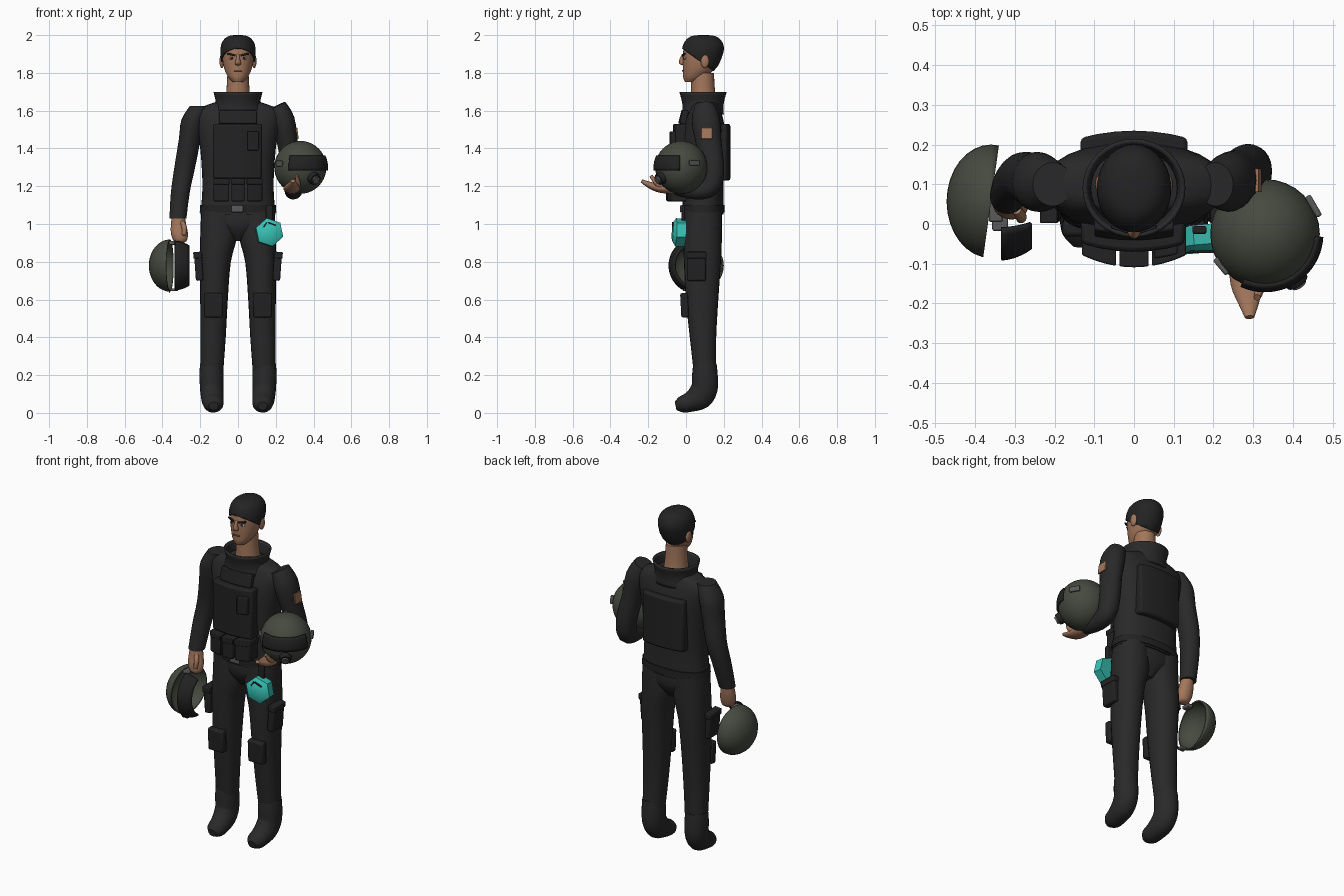
import bpy, bmesh, math
from math import sin, cos, pi, radians
from mathutils import Vector, Matrix, Euler

if "Cube" in bpy.data.objects:
    bpy.data.objects.remove(bpy.data.objects["Cube"])


def material(name, *rgb):
    m = bpy.data.materials.new(name)
    m.use_nodes = True
    m.diffuse_color = (*rgb, 1)
    m.node_tree.nodes["Principled BSDF"].inputs["Base Color"].default_value = (*rgb, 1)
    return m


SUIT = material("black cloth", .022, .022, .023)
GEAR = material("dark gear", .016, .016, .017)
HAIR = material("dark hair", .017, .017, .018)
SKIN = material("skin", .36, .18, .105)
LIPS = material("lips", .22, .10, .07)
GREEN = material("olive shell", .06, .068, .05)
GREY = material("grey metal", .1, .1, .1)
TEAL = material("teal", .04, .55, .47)
WHITE = material("eye white", .55, .5, .45)
made = []


def finish(name, bm, mat, solid=0, bevel=0):
    bmesh.ops.recalc_face_normals(bm, faces=bm.faces[:])
    me = bpy.data.meshes.new(name)
    bm.to_mesh(me)
    bm.free()
    me.materials.append(mat)
    ob = bpy.data.objects.new(name, me)
    bpy.context.collection.objects.link(ob)
    if solid:
        mod = ob.modifiers.new("thickness", 'SOLIDIFY')
        mod.thickness = solid
    if bevel:
        mod = ob.modifiers.new("bevel", 'BEVEL')
        mod.width, mod.segments = bevel, 2
    made.append(ob)
    return ob


def smooth_path(rings, steps=3):
    """Catmull-Rom interpolation of (x, y, z, rx, ry) rings."""
    r = [Vector(v) for v in rings]
    r = [r[0]] + r + [r[-1]]
    out = []
    for i in range(1, len(r) - 2):
        a, b, c, d = r[i - 1:i + 3]
        for k in range(steps):
            t = k / steps
            out.append(b + (c - a) * (t / 2) + (a * 2 - b * 5 + c * 4 - d) * (t * t / 2)
                       + (b * 3 - a - c * 3 + d) * (t ** 3 / 2))
    return out + [r[-1]]


def loft_bm(rings, side=1, follow=False, power=2, caps=True, n=24):
    path = smooth_path(rings)
    bm = bmesh.new()
    loops = []
    for i, v in enumerate(path):
        b, c = Vector((1, 0, 0)), Vector((0, 1, 0))
        if follow:
            a, d = path[max(i - 1, 0)], path[min(i + 1, len(path) - 1)]
            t = (Vector(d[:3]) - Vector(a[:3])).normalized()
            b = (b - t * b.dot(t)).normalized()
            c = t.cross(b)
        ring = []
        for k in range(n):
            u, w = cos(2 * pi * k / n), sin(2 * pi * k / n)
            u = math.copysign(abs(u) ** (2 / power), u)
            w = math.copysign(abs(w) ** (2 / power), w)
            p = Vector(v[:3]) + b * (u * v[3]) + c * (w * v[4])
            ring.append(bm.verts.new((p.x * side, p.y, p.z)))
        loops.append(ring)
    for p, q in zip(loops, loops[1:]):
        for k in range(n):
            bm.faces.new((p[k], p[(k + 1) % n], q[(k + 1) % n], q[k]))
    if caps:
        bm.faces.new(loops[0])
        bm.faces.new(loops[-1])
    return bm


def loft(name, rings, mat, solid=0, **kw):
    return finish(name, loft_bm(rings, **kw), mat, solid)


def box(name, loc, size, mat, bend=0, rot=(0, 0, 0), bevel=.005):
    """Box, optionally wrapped around the body by a parabola in x."""
    bm = bmesh.new()
    bmesh.ops.create_cube(bm, size=1)
    if bend:
        along = [e for e in bm.edges if abs(e.verts[0].co.x - e.verts[1].co.x) > .5]
        bmesh.ops.subdivide_edges(bm, edges=along, cuts=5, use_grid_fill=True)
    turn = Euler([radians(a) for a in rot]).to_matrix()
    for v in bm.verts:
        v.co = turn @ (v.co * Vector(size)) + Vector(loc)
        v.co.y += bend * v.co.x ** 2
    return finish(name, bm, mat, bevel=bevel)


def ball(name, loc, radii, mat, cut=None):
    bm = bmesh.new()
    bmesh.ops.create_uvsphere(bm, u_segments=32, v_segments=20, radius=1)
    bm.transform(Matrix.Translation(loc) @ Matrix.Diagonal((*radii, 1)))
    if cut:
        bmesh.ops.bisect_plane(bm, geom=bm.verts[:] + bm.edges[:] + bm.faces[:],
                               plane_co=loc, plane_no=cut, clear_outer=True)
    return finish(name, bm, mat, solid=.008 if cut else 0)


def disc(name, loc, axis, r1, r2, depth, mat, n=20, spin=0):
    bm = bmesh.new()
    bmesh.ops.create_cone(bm, cap_ends=True, segments=n, radius1=r1, radius2=r2, depth=depth)
    turn = Vector(axis).to_track_quat('Z', 'Y').to_matrix().to_4x4()
    bm.transform(Matrix.Translation(loc) @ turn @ Matrix.Rotation(spin, 4, 'Z'))
    return finish(name, bm, mat)


def visor(name, centre, r, az, lat, sideways, mat):
    """Curved strip of a sphere; sideways lays its pole along +x."""
    bm = bmesh.new()
    rows = []
    for i in range(21):
        a = radians(az[0] + (az[1] - az[0]) * i / 20)
        row = []
        for j in range(6):
            t = radians(lat[0] + (lat[1] - lat[0]) * j / 5)
            p = Vector((cos(t) * cos(a), cos(t) * sin(a), sin(t)))
            if sideways:
                p = Vector((p.z, -p.x, p.y))
            row.append(bm.verts.new(Vector(centre) + p * r))
        rows.append(row)
    for p, q in zip(rows, rows[1:]):
        for j in range(5):
            bm.faces.new((p[j], q[j], q[j + 1], p[j + 1]))
    return finish(name, bm, mat, solid=.01)


# Torso and pelvis
loft("jacket", [(0, .09, 1.05, .2, .108), (0, .09, 1.2, .188, .108), (0, .09, 1.4, .2, .115),
                (0, .095, 1.52, .22, .108), (0, .1, 1.6, .225, .085), (0, .1, 1.645, .12, .07)], SUIT, power=2.4)
loft("pelvis", [(0, .09, 1.08, .19, .1), (0, .09, 1, .188, .1), (0, .09, .95, .1, .08),
                (0, .09, .91, .03, .05)], SUIT)
loft("collar", [(0, .09, 1.58, .13, .1), (0, .09, 1.64, .108, .1), (0, .09, 1.7, .12, .115)],
     SUIT, solid=.01, caps=False, n=32)

# Legs, boots and leg pouches
for s, label in ((1, "left"), (-1, "right")):
    loft(label + "_leg", [(.1, .09, 1.07, .095, .1), (.103, .088, .93, .097, .102), (.12, .087, .8, .082, .098),
                          (.127, .085, .6, .073, .086), (.132, .09, .4, .067, .07),
                          (.138, .1, .22, .06, .06)], SUIT, side=s, power=2.2)
    loft(label + "_boot", [(.14, .1, .26, .061, .062), (.14, .1, .2, .064, .068), (.139, .098, .13, .062, .07),
                           (.136, .07, .085, .06, .07), (.132, .02, .057, .056, .053),
                           (.13, -.025, .044, .05, .043), (.13, -.055, .037, .025, .022)], SUIT, side=s, follow=True)
    box(label + "_knee_pad", (s * .13, -.008, .57), (.1, .04, .13), GEAR, rot=(3, 0, 0), bevel=.01)
    box(label + "_thigh_pouch", (s * .208, .055, .775), (.04, .1, .15), GEAR, rot=(0, s * 4, 0), bevel=.008)
    box(label + "_thigh_flap", (s * .214, .055, .835), (.045, .106, .035), GEAR, rot=(0, s * 4, 0))

# Arms and hands
shoulder = [(.205, .1, 1.625, .05, .055), (.238, .105, 1.55, .062, .075)]
loft("right_sleeve", shoulder + [(.255, .11, 1.45, .058, .07), (.282, .12, 1.3, .055, .06),
                                 (.305, .1, 1.17, .05, .054), (.318, .07, 1.03, .045, .045)], SUIT, side=-1)
loft("left_sleeve", shoulder + [(.262, .12, 1.43, .055, .068), (.288, .142, 1.29, .055, .06),
                                (.295, .125, 1.2, .052, .055), (.292, .05, 1.175, .045, .045),
                                (.287, -.055, 1.19, .04, .036)], SUIT, follow=True)
loft("right_hand", [(.316, .065, 1.05, .033, .033), (.315, .06, 1, .04, .036), (.31, .05, .95, .045, .038),
                    (.306, .045, .91, .034, .03), (.304, .045, .9, .01, .01)], SKIN, side=-1)
loft("right_thumb", [(.295, .035, 1.01, .012, .012), (.284, .018, .98, .014, .014),
                     (.286, .012, .94, .01, .01)], SKIN, side=-1, follow=True, n=12)
loft("left_hand", [(.287, -.04, 1.19, .032, .028), (.285, -.09, 1.188, .044, .028), (.285, -.15, 1.192, .042, .023),
                   (.289, -.2, 1.21, .026, .016), (.291, -.235, 1.228, .012, .009)], SKIN, follow=True)
loft("left_thumb", [(.3, -.1, 1.19, .016, .016), (.318, -.15, 1.21, .014, .014),
                    (.31, -.185, 1.255, .009, .009)], SKIN, follow=True, n=12)
box("sleeve_patch", (.313, .11, 1.48), (.009, .06, .06), SKIN, rot=(0, -8, 0), bevel=.002)

# Vest plates, pouches and belt
box("chest_plate", (-.003, -.035, 1.385), (.26, .07, .29), GEAR, bend=1.2, bevel=.01)
box("upper_flap", (0, -.018, 1.565), (.2, .03, .075), GEAR, bend=1, rot=(-14, 0, 0))
box("radio_pouch", (.08, -.075, 1.44), (.06, .03, .1), GEAR, bend=1.2)
box("back_plate", (0, .205, 1.38), (.27, .06, .3), GEAR, bend=-1, bevel=.012)
for x, w in ((-.088, .082), (0, .07), (.088, .082)):
    box("ammo_pouch", (x, -.065, 1.18), (w, .08, .12), GEAR, bend=1.8, bevel=.007)
    box("pouch_flap", (x, -.067, 1.225), (w + .004, .084, .03), GEAR, bend=1.8, bevel=.004)
loft("belt", [(0, .09, 1.06, .203, .114), (0, .09, 1.1, .2, .114)], GEAR, power=2.4)
box("belt_buckle", (-.003, -.027, 1.08), (.062, .012, .036), GREY)

# Teal belt device
box("device_strap", (.165, -.015, 1.055), (.035, .02, .09), GEAR)
disc("device_body", (.165, -.03, .955), (.1, -1, .05), .076, .076, .05, TEAL, n=6, spin=.2)
disc("device_front", (.168, -.063, .957), (.1, -1, .05), .076, .05, .016, TEAL, n=6, spin=.2)
for x, z, a in ((.14, .99, 35), (.18, 1.0, -70)):
    box("device_slot", (x, -.07, z), (.008, .006, .045), GEAR, rot=(0, a, 0), bevel=0)

# Head and hair
skull = [(0, .028, 1.752, .028, .034), (0, .045, 1.778, .052, .06), (0, .068, 1.82, .072, .084),
         (0, .08, 1.87, .082, .097), (0, .088, 1.92, .084, .102), (0, .09, 1.96, .072, .088),
         (0, .09, 1.985, .045, .058), (0, .09, 1.992, .012, .015)]
loft("neck", [(0, .095, 1.6, .075, .075), (0, .09, 1.7, .062, .064), (0, .088, 1.8, .056, .06)], SKIN)
loft("head", skull, SKIN, n=32)
bm = loft_bm([(x, y + .002, z + .008, rx + .009, ry + .009) for x, y, z, rx, ry in skull], n=40)
bmesh.ops.bisect_plane(bm, geom=bm.verts[:] + bm.edges[:] + bm.faces[:], plane_co=(0, -.02, 1.928),
                       plane_no=(0, .15, .21), clear_inner=True)
finish("hair", bm, HAIR, solid=.006)

# Face
loft("nose", [(0, -.012, 1.9, .007, .006), (0, -.02, 1.875, .01, .014), (0, -.02, 1.85, .016, .016),
              (0, -.01, 1.84, .01, .008)], SKIN, n=12)
box("mouth", (0, -.017, 1.812), (.042, .008, .008), LIPS, bend=6, bevel=.002)
for s, label in ((1, "left"), (-1, "right")):
    ball(label + "_ear", (s * .086, .1, 1.862), (.012, .022, .036), SKIN)
    ball(label + "_eye", (s * .034, -.006, 1.878), (.015, .007, .007), WHITE)
    ball(label + "_pupil", (s * .034, -.011, 1.878), (.007, .004, .007), HAIR)
    box(label + "_brow", (s * .036, -.013, 1.897), (.045, .009, .01), HAIR, rot=(0, -s * 12, s * 18), bevel=.002)

# Helmet held under the left arm
hub = Vector((.33, -.025, 1.3))
ball("carried_helmet", hub, (.138, .138, .14), GREEN)
visor("carried_visor", hub, .147, (-115, -3), (-7, 25), False, GEAR)
box("helmet_clip", (.222, -.105, 1.32), (.05, .02, .03), GREY, rot=(0, 0, -50))
box("helmet_clip", (.452, .045, 1.325), (.016, .06, .03), GREY, rot=(0, 0, 30))
out = Vector((.08, -.12, -.065)).normalized()
disc("valve_rim", hub + out * .145, out, .034, .03, .03, GEAR)
disc("valve_cap", hub + out * .16, out, .022, .02, .02, GREY)

# Open helmet hanging from the right hand
hub = Vector((-.36, .057, .78))
ball("hanging_helmet", hub, (.112, .143, .138), GREEN, cut=(1, -.14, 0))
visor("hanging_visor", hub + Vector((.013, 0, 0)), .15, (-62, 62), (5, 37), True, GEAR)
box("hanging_clip", (-.337, .0, .652), (.04, .035, .014), GREY)
box("hanging_strap", (-.348, .03, .9), (.035, .05, .02), GREY)

# Smooth shading with sharp edges kept
bpy.ops.object.select_all(action='DESELECT')
for ob in made:
    ob.select_set(True)
bpy.context.view_layer.objects.active = made[0]
bpy.ops.object.shade_smooth_by_angle(angle=radians(40))
